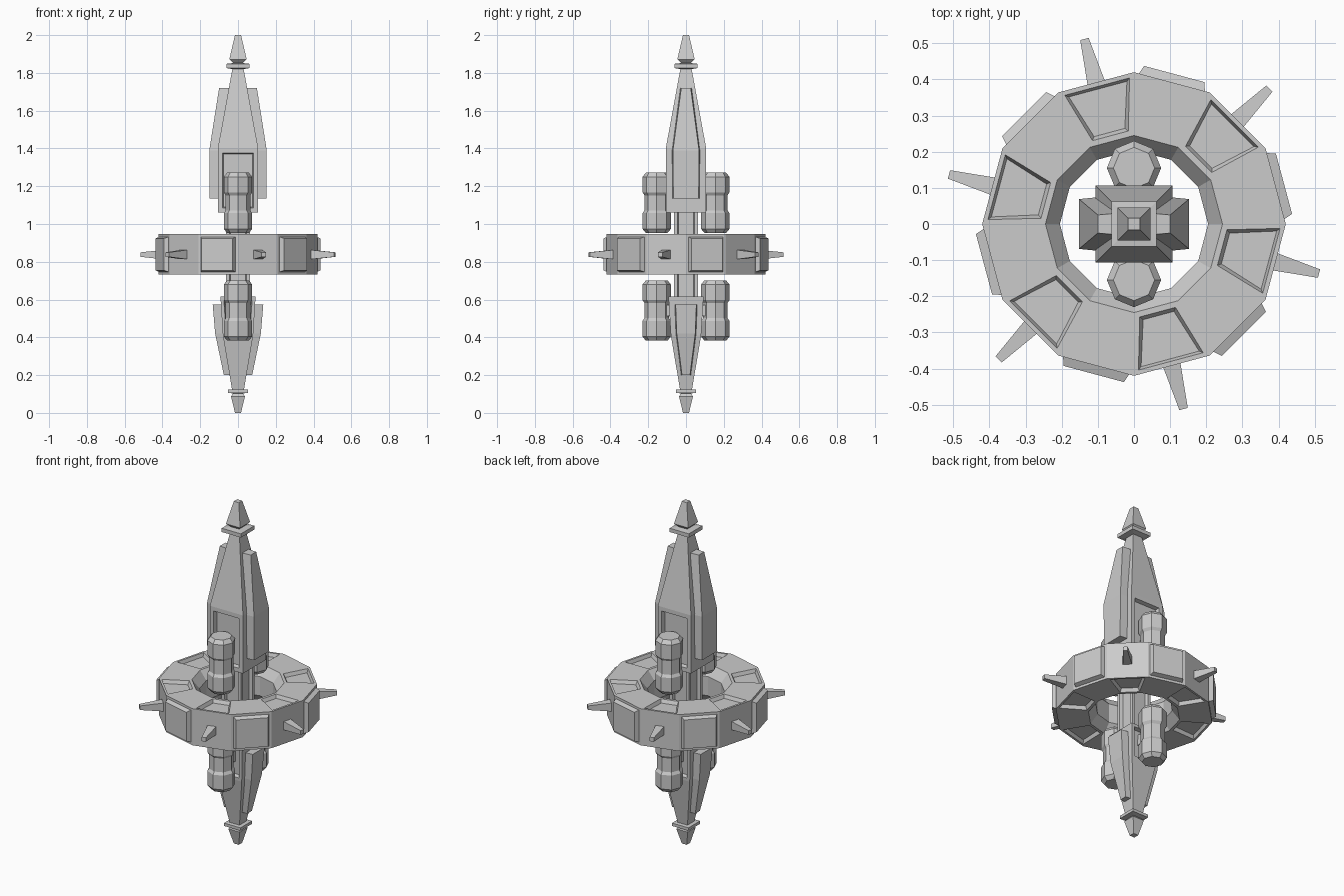
import bpy, bmesh
from math import sin, cos, pi, radians, sqrt
from mathutils import Matrix

if "Cube" in bpy.data.objects:
    bpy.data.objects.remove(bpy.data.objects["Cube"])


def finish(name, bm):
    bmesh.ops.recalc_face_normals(bm, faces=bm.faces)
    me = bpy.data.meshes.new(name)
    bm.to_mesh(me)
    bm.free()
    ob = bpy.data.objects.new(name, me)
    bpy.context.collection.objects.link(ob)
    return ob


def loft(profile, n, start=0.0, closed=False):
    """Sweep (z, radius) points around z with n sides."""
    bm = bmesh.new()
    rings = [[bm.verts.new((r * cos(start + 2 * pi * k / n), r * sin(start + 2 * pi * k / n), z))
              for k in range(n)] for z, r in profile]
    pairs = list(zip(rings, rings[1:]))
    if closed:
        pairs.append((rings[-1], rings[0]))
    else:
        bm.faces.new(rings[0])
        bm.faces.new(rings[-1])
    for a, b in pairs:
        for k in range(n):
            bm.faces.new((a[k], a[(k + 1) % n], b[(k + 1) % n], b[k]))
    bmesh.ops.recalc_face_normals(bm, faces=bm.faces)
    return bm


def square(profile):
    return loft([(z, h * sqrt(2)) for z, h in profile], 4, pi / 4)


def panel(bm, faces, border, slope, depth):
    """Inset a border, then sink (negative) or raise (positive) the middle."""
    bmesh.ops.inset_individual(bm, faces=faces, thickness=border)
    bmesh.ops.inset_individual(bm, faces=faces, thickness=slope, depth=depth)


# Twelve-sided ring with sunken top/bottom panels and raised rim panels
bm = loft([(.732, .245), (.732, .42), (.946, .42), (.946, .245), (.895, .205), (.783, .205)], 12, closed=True)
bm.faces.ensure_lookup_table()
flat = [bm.faces[i * 12 + k] for i in (0, 2) for k in range(1, 12, 2)]
rim = [bm.faces[12 + k] for k in range(0, 12, 2)]
panel(bm, flat, .02, .012, -.02)
panel(bm, rim, .02, .012, .024)
finish("ring", bm)

# Tapered spikes on the rim
for i in range(6):
    bm = square([(.39, .026), (.53, .012)])
    bm.transform(Matrix.Translation((0, 0, .838)) @ Matrix.Rotation(radians(45 + 60 * i), 4, 'Z')
                 @ Matrix.Rotation(pi / 2, 4, 'Y'))
    finish(f"rim_spike_{i + 1}", bm)

# Central shaft with sunken sides
bm = square([(.58, .063), (1.1, .063)])
panel(bm, [f for f in bm.faces if abs(f.normal.z) < .5], .026, .008, -.018)
finish("shaft", bm)


# Upper and lower hulls, each with collar and tip
def hull(name, profile, lo, hi, border):
    bm = square(profile)
    faces = [f for f in bm.faces if abs(f.normal.y) > .9 and lo < f.calc_center_median().z < hi]
    panel(bm, faces, border, .008, -.022)
    finish(name, bm)


hull("upper_hull", [(1.06, .107), (1.4, .107), (1.82, .03), (1.826, .062), (1.848, .062),
                    (1.852, .026), (1.872, .046), (2, .016)], 1.1, 1.3, .035)
hull("lower_hull", [(.615, .093), (.41, .08), (.125, .032), (.123, .053), (.106, .053),
                    (.103, .025), (.088, .037), (0, .016)], .45, .6, .025)


# Raised bent plates on the left and right hull sides: (z, half width, outer x, inner x)
def plate(name, sections):
    for side, sgn in (("right", 1), ("left", -1)):
        bm = bmesh.new()
        rows = [[bm.verts.new((sgn * x, y, z)) for x, y in
                 ((xi, -w - .006), (xo, -w), (xo, w), (xi, w + .006))] for z, w, xo, xi in sections]
        bm.faces.new(rows[0])
        bm.faces.new(rows[-1])
        for a, b in zip(rows, rows[1:]):
            for k in range(4):
                bm.faces.new((a[k], a[(k + 1) % 4], b[(k + 1) % 4], b[k]))
        finish(f"{name}_{side}", bm)


plate("upper_plate", [(1.135, .066), (1.39, .07)] and
      [(1.135, .067, .152, .09), (1.39, .069, .152, .09), (1.72, .025, .1, .035)])
plate("lower_plate", [(.575, .055, .134, .075), (.42, .049, .121, .065), (.2, .021, .075, .03)])

# Eight-sided pods with narrow waists, and the struts holding them
for level, z in (("upper", .952), ("lower", .382)):
    for side, y in (("front", -.155), ("back", .155)):
        bm = loft([(0, .057), (.022, .075), (.105, .075), (.12, .065), (.2, .065),
                   (.215, .075), (.298, .075), (.32, .057)], 8)
        bm.transform(Matrix.Translation((0, y, z)))
        finish(f"{level}_{side}_pod", bm)
        bm = bmesh.new()
        bmesh.ops.create_cube(bm, size=1, matrix=Matrix.Translation((0, y * .58, z + .16))
                              @ Matrix.Diagonal((.06, .08, .06, 1)))
        finish(f"{level}_{side}_strut", bm)
